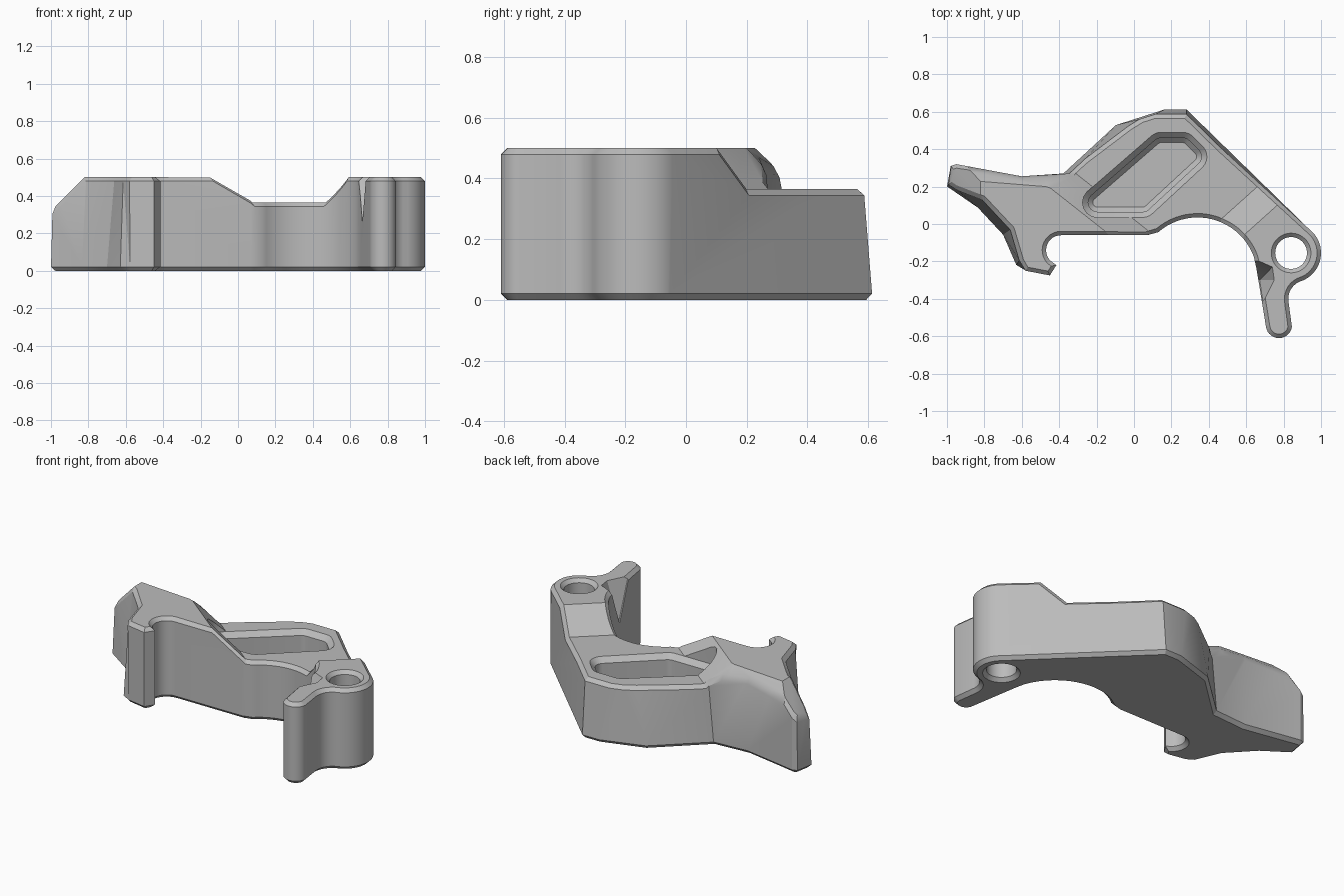
import bpy, bmesh
from math import cos, sin, radians, pi

cube = bpy.data.objects.get("Cube")
if cube:
    bpy.data.objects.remove(cube, do_unlink=True)

TOP, FLAT, CHAMFER = 0.5, 0.365, 0.021

grey = bpy.data.materials.new("satin_grey")
grey.use_nodes = True
COLOUR = (0.5, 0.5, 0.5, 1)
grey.diffuse_color = COLOUR
grey.node_tree.nodes["Principled BSDF"].inputs["Base Color"].default_value = COLOUR


def arc(cx, cy, r, start, end, n):
    """Points along a circle, angles in degrees."""
    steps = [radians(start + (end - start) * i / n) for i in range(n + 1)]
    return [(cx + r * cos(a), cy + r * sin(a)) for a in steps]


def add_object(name, bm):
    bmesh.ops.recalc_face_normals(bm, faces=bm.faces[:])
    mesh = bpy.data.meshes.new(name)
    bm.to_mesh(mesh)
    bm.free()
    obj = bpy.data.objects.new(name, mesh)
    bpy.context.collection.objects.link(obj)
    return obj


def loft(name, rings):
    """Closed solid through rings with equal point counts."""
    bm = bmesh.new()
    rows = [[bm.verts.new(p) for p in ring] for ring in rings]
    n = len(rows[0])
    walls = [bm.faces.new((a[i], a[(i + 1) % n], b[(i + 1) % n], b[i]))
             for a, b in zip(rows, rows[1:]) for i in range(n)]
    bm.faces.new(rows[0][::-1])
    bm.faces.new(rows[-1])
    leaning = [f for f in walls if max(
        abs((v.co - f.verts[0].co).dot(f.normal)) if f.normal.length else 0
        for v in f.verts) > 1e-5]
    bm.normal_update()
    leaning = [f for f in walls if abs(f.normal.z) > 1e-4]
    bmesh.ops.triangulate(bm, faces=leaning)
    return add_object(name, bm)


def hull(name, points):
    bm = bmesh.new()
    for p in points:
        bm.verts.new(p)
    result = bmesh.ops.convex_hull(bm, input=bm.verts[:])
    spare = {g for g in result["geom_interior"] if isinstance(g, bmesh.types.BMVert)}
    bmesh.ops.delete(bm, geom=list(spare), context="VERTS")
    bmesh.ops.dissolve_limit(bm, angle_limit=0.001, verts=bm.verts[:], edges=bm.edges[:])
    return add_object(name, bm)


def cut(body, cutter):
    mod = body.modifiers.new("cut", "BOOLEAN")
    mod.operation, mod.solver, mod.object = "DIFFERENCE", "EXACT", cutter
    deps = bpy.context.evaluated_depsgraph_get()
    mesh = bpy.data.meshes.new_from_object(body.evaluated_get(deps))
    body.modifiers.clear()
    body.data = mesh
    bpy.data.objects.remove(cutter, do_unlink=True)


# Outline of the plate, anticlockwise from the hook
hook = arc(-0.39, -0.14, 0.08, 225, 90, 12)
inner_curve = arc(0.34, -0.285, 0.32, 131, 20, 22)
leg = [(0.655, -0.24)] + arc(0.775, -0.54, 0.07, 187, 352, 14)
leg_fillet = arc(0.925, -0.4, 0.1, 188, 115, 7)
boss = arc(0.84, -0.155, 0.16, -65, 44, 14)
front_edge = hook + [(0.07, -0.06)] + inner_curve + leg + leg_fillet + boss
# Back and arm corners: x, y, and how far the wall leans by the top
back_edge = [
    (0.28, 0.615, 0, -0.04), (0.17, 0.615, -0.08, -0.04), (-0.1, 0.53, 0.1, -0.01),
    (-0.38, 0.27, 0.05, 0), (-0.6, 0.255, 0, 0), (-0.95, 0.32, 0, 0),
    (-0.98, 0.31, 0, 0), (-1, 0.2, 0.01, 0.02), (-0.84, 0.09, 0.03, 0.04),
    (-0.7, -0.06, 0.04, 0.03), (-0.63, -0.22, 0.02, 0.02), (-0.58, -0.25, 0, 0),
    (-0.45, -0.275, 0, 0), (-0.415, -0.22, 0, 0)]
outline = [(x, y, 0, 0) for x, y in front_edge] + back_edge
body = loft("bracket_body", [
    [(x, y, 0) for x, y, dx, dy in outline],
    [(x + dx, y + dy, TOP) for x, y, dx, dy in outline]])

# Lowered middle deck between two ramps
deck = [(0.156, -0.1), (0.325, -0.1), (1.33, 0.8), (-0.98, 0.8)]
rise = [(-0.19, -0.2), (0.2, -0.2), (0.3, -0.2), (0.8, -0.2)]
low = [(x, y, FLAT) for x, y in deck]
ramp_shift = [(-0.09, -0.114), (0.099, -0.106), (0.099, -0.106), (-0.09, -0.114)]
high = [(x + 2 * dx, y + 2 * dy, 2 * TOP - FLAT)
        for (x, y), (dx, dy) in zip(deck, ramp_shift)]
cut(body, hull("deck_cutter", low + high))

# Sloped arm tip
tip = [(-0.82, TOP), (-1.2, 0.12), (-1.2, 0.8), (-0.82, 0.8)]
cut(body, hull("tip_cutter", [(x, y, z) for x, z in tip for y in (-0.4, 0.6)]))

# Sloped back shoulder of the arm
ridge = [(-1.1, 0.25, TOP), (-0.47, 0.2, TOP), (-1.1, 0.45, 0.3),
         (-0.5, 0.32, 0.38), (-0.36, 0.285, 0.41)]
cut(body, hull("shoulder_cutter", ridge + [(x, y, 0.8) for x, y, z in ridge]))

# Through hole in the boss
ring = arc(0.84, -0.155, 0.085, 0, 352.5, 47)
cut(body, loft("hole_cutter", [[(x, y, z) for x, y in ring] for z in (-0.1, 0.7)]))

# Chamfer rims of the top and bottom faces
bm = bmesh.new()
bm.from_mesh(body.data)
bmesh.ops.remove_doubles(bm, verts=bm.verts[:], dist=0.002)
bmesh.ops.dissolve_limit(bm, angle_limit=0.002, verts=bm.verts[:], edges=bm.edges[:])
bm.normal_update()
rims = []
for e in bm.edges:
    if len(e.link_faces) == 2 and e.is_convex:
        a, b = sorted(abs(f.normal.z) for f in e.link_faces)
        if a < 0.4 and b > 0.65:
            rims.append(e)
bmesh.ops.bevel(bm, geom=rims, offset=CHAMFER, offset_type="OFFSET",
                segments=1, profile=0.5, affect="EDGES", clamp_overlap=False)
bm.to_mesh(body.data)
bm.free()


# Rounded, stepped pocket in the deck
def rounded(corners, r, grow):
    """Offset a convex polygon made of arcs round its corner centres."""
    pts = []
    for x, y, a0, a1 in corners:
        pts += arc(x, y, r + grow, a0, a1, 6)
    return pts


pocket = [(-0.195, 0.115, 135, 270), (0.045, 0.115, 270, 313), (0.31, 0.36, 313, 403),
          (0.26, 0.41, 43, 90), (0.145, 0.41, 90, 130)]
steps = [(0.12, -0.025), (0.145, 0), (FLAT - 0.03, 0), (FLAT, 0.03), (0.6, 0.03)]
cut(body, loft("pocket_cutter", [
    [(x, y, z) for x, y in rounded(pocket, 0.05, grow)] for z, grow in steps]))

# Slanted relief notch at the top of the leg
notch_top = [(0.6, -0.19), (0.65, -0.19), (0.74, -0.23), (0.75, -0.3), (0.69, -0.42), (0.6, -0.42)]
cut(body, hull("notch_cutter", [(x, y, z) for x, y in notch_top for z in (TOP, 0.6)]
               + [(0.6, -0.3, 0.26), (0.672, -0.3, 0.26)]))

body.data.materials.clear()
body.data.materials.append(grey)
bpy.context.view_layer.objects.active = body
body.select_set(True)
bpy.ops.object.shade_smooth_by_angle(angle=pi / 7)
